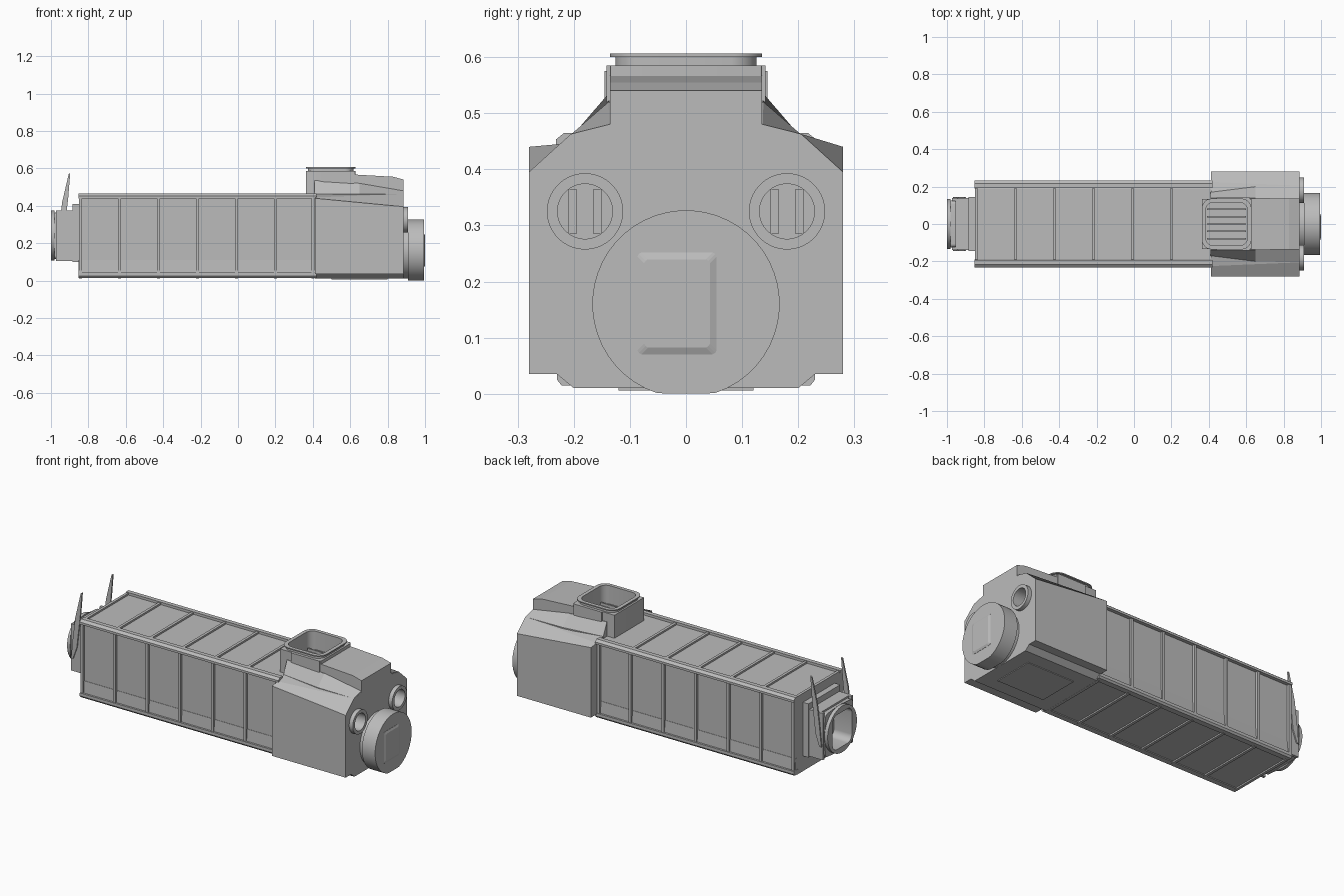
import bpy, bmesh, math

if "Cube" in bpy.data.objects:
    bpy.data.objects.remove(bpy.data.objects["Cube"])

grey = bpy.data.materials.new("casing_grey")
grey.diffuse_color = (0.5, 0.5, 0.5, 1)
grey.use_nodes = True
grey.node_tree.nodes["Principled BSDF"].inputs["Base Color"].default_value = grey.diffuse_color


def loft(name, sections, cap_start=True, cap_end=True, smooth=False):
    """Skin a list of equal-length point loops."""
    bm = bmesh.new()
    loops = [[bm.verts.new(p) for p in s] for s in sections]
    n = len(loops[0])
    for a, b in zip(loops, loops[1:]):
        for i in range(n):
            j = (i + 1) % n
            bm.faces.new((a[i], a[j], b[j], b[i]))
    if cap_start:
        bm.faces.new(loops[0][::-1])
    if cap_end:
        bm.faces.new(loops[-1])
    bmesh.ops.recalc_face_normals(bm, faces=bm.faces)
    me = bpy.data.meshes.new(name)
    bm.to_mesh(me)
    bm.free()
    me.materials.append(grey)
    ob = bpy.data.objects.new(name, me)
    bpy.context.collection.objects.link(ob)
    if smooth:
        bpy.ops.object.select_all(action='DESELECT')
        ob.select_set(True)
        bpy.context.view_layer.objects.active = ob
        bpy.ops.object.shade_smooth_by_angle(angle=math.radians(35))
    return ob


def box(name, x0, x1, y0, y1, z0, z1):
    r = [(x0, y0), (x1, y0), (x1, y1), (x0, y1)]
    return loft(name, [[(x, y, z) for x, y in r] for z in (z0, z1)])


def rounded(a, b, hw, hh, r, k=7):
    """Rounded rectangle outline (a circle when r = hw = hh)."""
    pts = []
    for q, (sx, sy) in enumerate([(1, 1), (-1, 1), (-1, -1), (1, -1)]):
        for i in range(k + 1):
            t = math.pi / 2 * (q + (i + 0.5) / (k + 1))
            pts.append((a + sx * (hw - r) + r * math.cos(t),
                        b + sy * (hh - r) + r * math.sin(t)))
    return pts


def at_x(x, pts):
    return [(x, y, z) for y, z in pts]


def at_z(z, pts):
    return [(x, y, z) for x, y in pts]


def circle(y, z, r):
    return rounded(y, z, r, r, r, 11)


# Long casing
half = [(0.19, 0.02), (0.212, 0.035), (0.212, 0.44), (0.19, 0.452)]
prof = half + [(-y, z) for y, z in half[::-1]]
loft("long_casing", [at_x(x, prof) for x in (-0.85, 0.42)])

# Ribs around the casing
rib_x = [-0.842 + 0.2085 * i for i in range(6)] + [0.402]
for i, x in enumerate(rib_x):
    a, b = x - 0.008, x + 0.008
    for s in (-1, 1):
        y0, y1 = sorted((s * 0.205, s * 0.226))
        box(f"side_rib_{i}", a, b, y0, y1, 0.04, 0.445)
    if x < 0.35:
        box(f"top_rib_{i}", a, b, -0.19, 0.19, 0.445, 0.462)
    box(f"bottom_rib_{i}", a, b, -0.2, 0.2, 0.012, 0.03)

# Long edge rails and side sills
for s in (-1, 1):
    top = [(0.192, 0.44), (0.232, 0.44), (0.232, 0.453), (0.217, 0.465), (0.192, 0.465)]
    bot = [(0.19, 0.015), (0.222, 0.015), (0.23, 0.025), (0.23, 0.042), (0.19, 0.042)]
    sill = [(0.205, 0.04), (0.219, 0.04), (0.214, 0.11), (0.205, 0.11)]
    for nm, p in (("top_rail", top), ("bottom_rail", bot), ("side_sill", sill)):
        loft(nm, [at_x(x, [(s * y, z) for y, z in p]) for x in (-0.852, 0.42)])

# Head housing, with the upper corners cut lower at the outer end
def head_section(x, zc, yt, zt):
    h = [(0.2, 0.01), (0.23, 0.035), (0.28, 0.035), (0.28, zc), (yt, zt), (0.135, 0.475)]
    return at_x(x, h + [(-y, z) for y, z in h[::-1]])


head = loft("head_housing", [head_section(0.413, 0.44, 0.225, 0.445),
                             head_section(0.885, 0.395, 0.205, 0.463)])
box("belly_plate", 0.5, 0.8, -0.12, 0.12, 0.006, 0.02)

# Round side ports, cut into the head
for s in (-1, 1):
    yc = 0.18 * s
    cut = loft("port_cutter", [at_x(x, circle(yc, 0.325, 0.049)) for x in (0.70, 0.95)])
    cut.hide_render = True
    cut.hide_viewport = True
    m = head.modifiers.new("port", 'BOOLEAN')
    m.operation = 'DIFFERENCE'
    m.solver = 'EXACT'
    m.object = cut
    rings = [(0.87, 0.068), (0.908, 0.068), (0.908, 0.049), (0.87, 0.049)]
    loft("port_collar", [at_x(x, circle(yc, 0.325, r)) for x, r in rings],
         False, False, True)
    for d in (-0.022, 0.022):
        box("port_slat", 0.71, 0.72, yc + d - 0.007, yc + d + 0.007, 0.285, 0.365)

# Large round drum with a raised square plate
drum = [(0.88, 0.15), (0.91, 0.15), (0.91, 0.167), (0.994, 0.167)]
loft("end_drum", [at_x(x, [(y, max(z, 0.0)) for y, z in circle(0, 0.16, r)])
                  for x, r in drum], smooth=True)
loft("drum_plate", [at_x(x, rounded(-0.016, 0.161, 0.071 - d, 0.091 - d, 0.01, 2))
                    for x, d in ((0.99, 0), (0.995, 0), (1.0, 0.012))])

# Raised duct on the head: sloping back
duct = [(0.62, 0.45), (0.885, 0.45), (0.885, 0.54), (0.83, 0.555), (0.62, 0.567)]
loft("sloping_duct", [[(x, y, z) for x, z in duct] for y in (-0.135, 0.135)])

# Hatch box, open at the top with a floor inside
hx, hw = 0.495, 0.132
levels = [(0.44, hw, 0.135, 0.003), (0.585, hw, 0.135, 0.003),
          (0.585, 0.122, 0.126, 0.05), (0.6, 0.122, 0.126, 0.05),
          (0.6, 0.133, 0.136, 0.055), (0.606, 0.133, 0.136, 0.055),
          (0.606, 0.112, 0.115, 0.042), (0.50, 0.112, 0.115, 0.042)]
loft("hatch_box", [at_z(z, rounded(hx, 0, a, b, r)) for z, a, b, r in levels],
     smooth=True)
for i in range(5):
    y = -0.08 + 0.04 * i
    box("hatch_slat", 0.39, 0.6, y - 0.004, y + 0.004, 0.495, 0.515)

# Sloping gussets and thin lips beside the duct
for s in (-1, 1):
    def gusset(x, yt, zt, yb):
        return at_x(x, [(s * 0.125, 0.43), (s * 0.125, zt), (s * yt, zt), (s * yb, 0.463),
                        (s * yb, 0.43)])
    loft("duct_gusset", [gusset(0.41, 0.138, 0.535, 0.17), gusset(0.65, 0.138, 0.52, 0.2),
                         gusset(0.884, 0.137, 0.48, 0.204)])
    y0, y1 = sorted((s * 0.133, s * 0.142))
    box("duct_lip", 0.44, 0.62, y0, y1, 0.52, 0.585)

# Intake tunnel with a round flange and a rounded square opening
zc = 0.24
tunnel = [(-0.845, 0.125, 0.125, 0.02), (-0.98, 0.125, 0.125, 0.02),
          (-0.98, 0.134, 0.134, 0.134), (-1.0, 0.134, 0.134, 0.134),
          (-1.0, 0.088, 0.1, 0.04), (-0.856, 0.088, 0.1, 0.04)]
loft("intake_tunnel", [at_x(x, rounded(0, zc, a, b, r, 9)) for x, a, b, r in tunnel],
     smooth=True)
box("tunnel_top_bracket", -0.955, -0.85, -0.125, 0.125, 0.355, 0.375)
box("tunnel_collar", -0.885, -0.845, -0.145, 0.145, 0.1, 0.41)

# Side cheeks and upright levers
lever = [(-0.967, 0.18), (-0.955, 0.18), (-0.93, 0.25), (-0.908, 0.44),
         (-0.897, 0.575), (-0.905, 0.57), (-0.94, 0.42), (-0.955, 0.3)]
for s in (-1, 1):
    y0, y1 = sorted((s * 0.122, s * 0.138))
    box("tunnel_cheek", -0.972, -0.85, y0, y1, 0.105, 0.375)
    loft("lever", [[(x, s * y, z) for x, z in lever] for y in (0.136, 0.145)])
